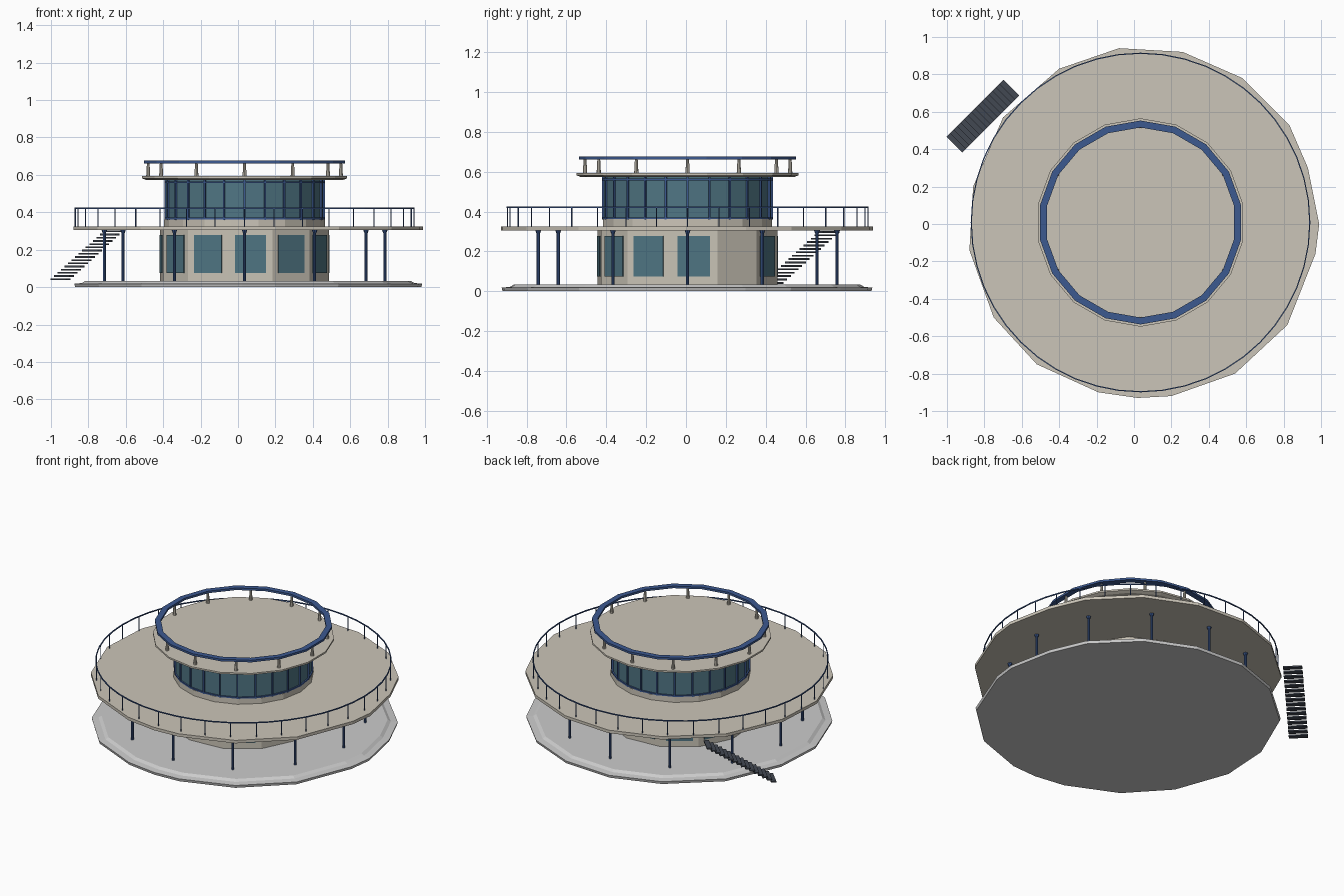
import bpy, bmesh
from math import sin, cos, radians, pi
from mathutils import Matrix, Vector

if "Cube" in bpy.data.objects:
    bpy.data.objects.remove(bpy.data.objects["Cube"])

CX, CY = 0.035, 0.008          # axis of the round building


def material(name, rgb):
    m = bpy.data.materials.new(name)
    m.diffuse_color = (*rgb, 1)
    m.use_nodes = True
    m.node_tree.nodes["Principled BSDF"].inputs["Base Color"].default_value = m.diffuse_color
    return m


BEIGE = material("plaster", (0.60, 0.56, 0.48))
GLASS = material("glass", (0.08, 0.18, 0.23))
BLUE = material("blue_metal", (0.045, 0.10, 0.28))
DARK = material("dark_steel", (0.055, 0.065, 0.085))


def finish(name, bm, mat=None):
    bmesh.ops.recalc_face_normals(bm, faces=bm.faces)
    me = bpy.data.meshes.new(name)
    bm.to_mesh(me)
    bm.free()
    ob = bpy.data.objects.new(name, me)
    bpy.context.collection.objects.link(ob)
    if mat:
        me.materials.append(mat)
    return ob


def loft(name, rings, mat=None, closed=False):
    """Skin equal-length rings of points; cap the ends unless closed."""
    bm = bmesh.new()
    vs = [[bm.verts.new(p) for p in r] for r in rings]
    n = len(vs[0])
    for a, b in zip(vs, vs[1:] + vs[:1] if closed else vs[1:]):
        for i in range(n):
            j = (i + 1) % n
            bm.faces.new((a[i], a[j], b[j], b[i]))
    if not closed:
        bm.faces.new(vs[0])
        bm.faces.new(vs[-1])
    return finish(name, bm, mat)


def circle(r, z, n, turn=0):
    return [(CX + r * cos(radians(turn) + 2 * pi * i / n),
             CY + r * sin(radians(turn) + 2 * pi * i / n), z) for i in range(n)]


def lathe(name, profile, n, mat=None, turn=0, closed=False):
    return loft(name, [circle(r, z, n, turn) for r, z in profile], mat, closed)


def add_box(bm, r, ang, z0, z1, depth, width):
    """Box facing outward at a polar position."""
    mat = (Matrix.Translation((CX, CY, 0)) @ Matrix.Rotation(radians(ang), 4, 'Z')
           @ Matrix.Translation((r, 0, (z0 + z1) / 2)) @ Matrix.Diagonal((depth, width, z1 - z0, 1)))
    bmesh.ops.create_cube(bm, size=1, matrix=mat)


def add_post(bm, r, ang, z0, z1, r0, r1, n=8):
    a = radians(ang)
    bmesh.ops.create_cone(bm, cap_ends=True, segments=n, radius1=r0, radius2=r1, depth=z1 - z0,
                          matrix=Matrix.Translation((CX + r * cos(a), CY + r * sin(a), (z0 + z1) / 2)))


# many-sided outline shared by ground base and terrace
OUT = [(0.99, 0.0), (0.93, 0.3), (0.83, 0.53), (0.58, 0.78), (0.26, 0.92), (-0.08, 0.94),
       (-0.40, 0.83), (-0.70, 0.57), (-0.86, 0.2), (-0.88, -0.14), (-0.75, -0.5),
       (-0.52, -0.75), (-0.19, -0.90), (0.02, -0.93), (0.20, -0.92), (0.54, -0.80),
       (0.82, -0.54), (0.97, -0.16)]


def outline(s, z):
    return [(CX + (x - CX) * s, CY + (y - CY) * s, z) for x, y in OUT]


# ground base with a low step
loft("ground_base", [outline(0.99, 0), outline(0.995, 0.018), outline(0.95, 0.022), outline(0.93, 0.034)])
# terrace slab
loft("terrace_slab", [outline(1, 0.305), outline(1, 0.325)], BEIGE)

# lower drum, parapet, glazed upper drum
lathe("lower_drum", [(0.46, 0.03), (0.46, 0.306)], 12, BEIGE, turn=19)
lathe("parapet", [(0.43, 0.32), (0.43, 0.362)], 18, BEIGE)
lathe("upper_glazing", [(0.42, 0.36), (0.42, 0.577)], 24, GLASS)

# lower windows, one bay left blank
bm = bmesh.new()
for k in range(12):
    if k != 1:
        add_box(bm, 0.445, 4 + 30 * k, 0.075, 0.278, 0.008, 0.165)
finish("lower_windows", bm, GLASS)

# upper window frame: mullions and rails
bm = bmesh.new()
for k in range(24):
    add_box(bm, 0.422, 15 * k, 0.36, 0.577, 0.014, 0.009)
finish("mullions", bm, BLUE)
for nm, z in (("sill_rail", 0.362), ("head_rail", 0.557)):
    lathe(nm, [(0.415, z), (0.429, z), (0.429, z + 0.009), (0.415, z + 0.009)], 24, BLUE, closed=True)

# roof slab with chamfered underside
lathe("roof_slab", [(0.535, 0.573), (0.557, 0.582), (0.557, 0.593)], 18, BEIGE, turn=10)

# blue crown ring on tapered posts
lathe("crown_ring", [(0.508, 0.662), (0.545, 0.662), (0.545, 0.676), (0.508, 0.676)],
      18, BLUE, turn=10, closed=True)
bm = bmesh.new()
for k in range(12):
    add_post(bm, 0.515, 30 * k, 0.59, 0.665, 0.011, 0.007)
finish("crown_posts", bm, BEIGE)

# terrace columns with caps
bm = bmesh.new()
for k in range(12):
    add_post(bm, 0.75, 30 * k, 0.03, 0.306, 0.008, 0.008)
    add_post(bm, 0.75, 30 * k, 0.29, 0.306, 0.009, 0.015)
finish("terrace_columns", bm, BLUE)

# terrace railing
lathe("hand_rail", [(0.902, 0.418), (0.908, 0.418), (0.908, 0.425), (0.902, 0.425)], 48, BLUE, closed=True)
bm = bmesh.new()
for k in range(36):
    add_post(bm, 0.905, 10 * k, 0.322, 0.42, 0.003, 0.003, 5)
finish("rail_posts", bm, BLUE)

# open stair, running tangent to the terrace
bm = bmesh.new()
top, low, steps = Vector((-0.667, 0.718, 0.298)), Vector((-0.949, 0.436, 0.042)), 16
for i in range(steps):
    p = low.lerp(top, i / (steps - 1))
    bmesh.ops.create_cube(bm, size=1, matrix=Matrix.Translation(p) @ Matrix.Rotation(radians(45), 4, 'Z')
                          @ Matrix.Diagonal((0.032, 0.118, 0.009, 1)))
finish("stair_treads", bm, DARK)
